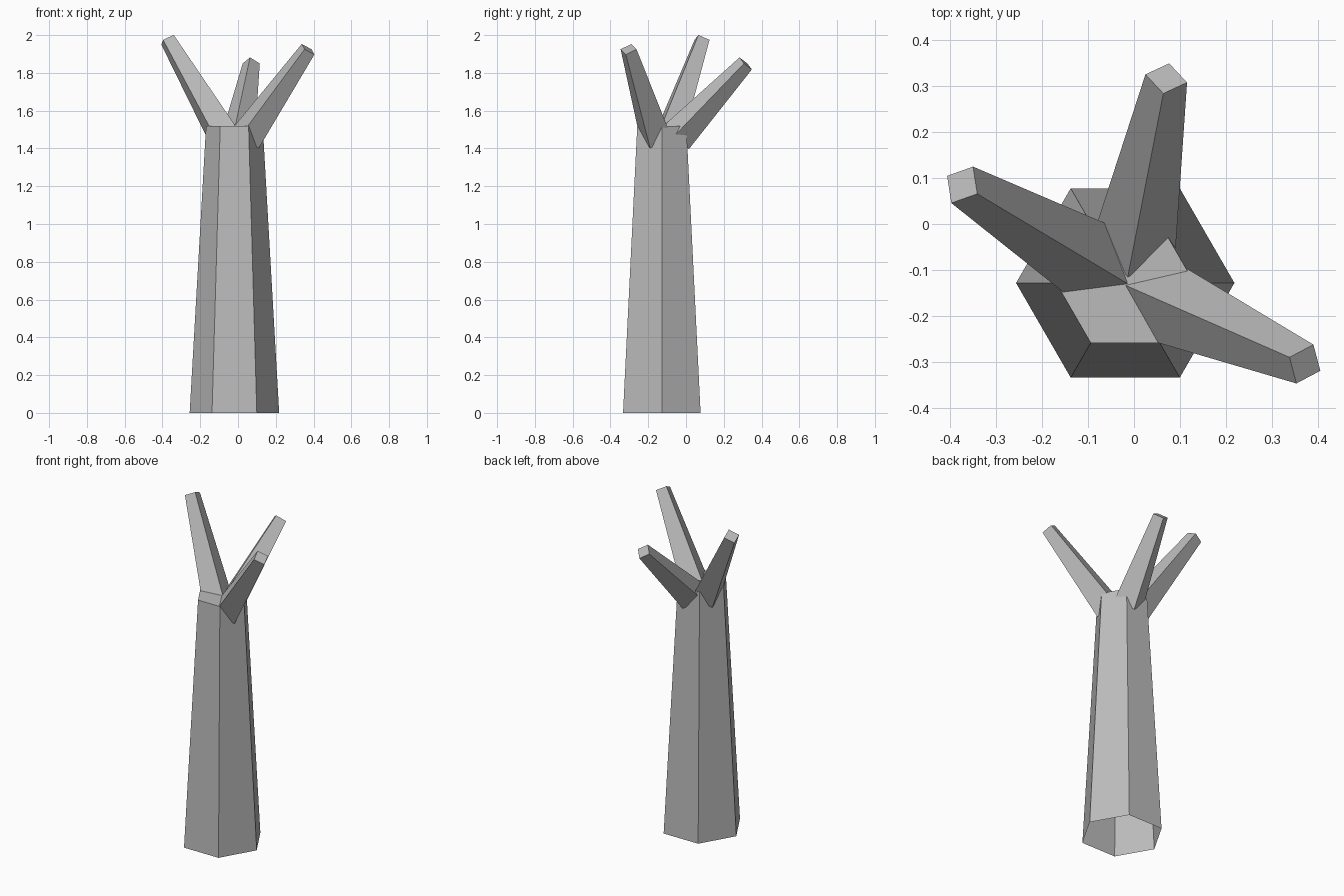
import bpy, bmesh, math
from mathutils import Vector

if "Cube" in bpy.data.objects:
    bpy.data.objects.remove(bpy.data.objects["Cube"])

bark = bpy.data.materials.new("grey_bark")
bark.diffuse_color = (0.5, 0.5, 0.5, 1)
bark.use_nodes = True
bark.node_tree.nodes["Principled BSDF"].inputs["Base Color"].default_value = bark.diffuse_color


def frustum(name, base, tip, r_base, r_tip, sides):
    """Tapered prism from base to tip, closed at the tip, open at the base."""
    base, tip = Vector(base), Vector(tip)
    axis = (tip - base).normalized()
    # side points horizontally, across the lean of the axis
    side = Vector((0, 0, 1)).cross(axis)
    side = side.normalized() if side.length > 1e-4 else Vector((1, 0, 0))
    other = axis.cross(side)
    bm = bmesh.new()
    rings = []
    for centre, r in ((base, r_base), (tip, r_tip)):
        ring = []
        for i in range(sides):
            a = 2 * math.pi * i / sides
            ring.append(bm.verts.new(centre + r * (math.cos(a) * side + math.sin(a) * other)))
        rings.append(ring)
    low, high = rings
    for i in range(sides):
        j = (i + 1) % sides
        bm.faces.new((low[i], low[j], high[j], high[i]))
    bm.faces.new(high)
    mesh = bpy.data.meshes.new(name)
    bm.to_mesh(mesh)
    bm.free()
    mesh.materials.append(bark)
    obj = bpy.data.objects.new(name, mesh)
    bpy.context.collection.objects.link(obj)
    return obj


# Six-sided tapering trunk
frustum("trunk", (-0.019, -0.128, 0), (-0.019, -0.128, 1.52), 0.237, 0.15, 6)

# Three square branches, set cornerwise, fanning out of the trunk top
branches = {
    "left_branch": ((-0.08, -0.09, 1.47), (-0.373, 0.085, 1.975)),
    "right_branch": ((0.043, -0.16, 1.457), (0.371, -0.304, 1.925)),
    "back_branch": ((-0.001, -0.05, 1.46), (0.07, 0.316, 1.85)),
}
for name, (base, tip) in branches.items():
    frustum(name, base, tip, 0.092, 0.046, 4)
